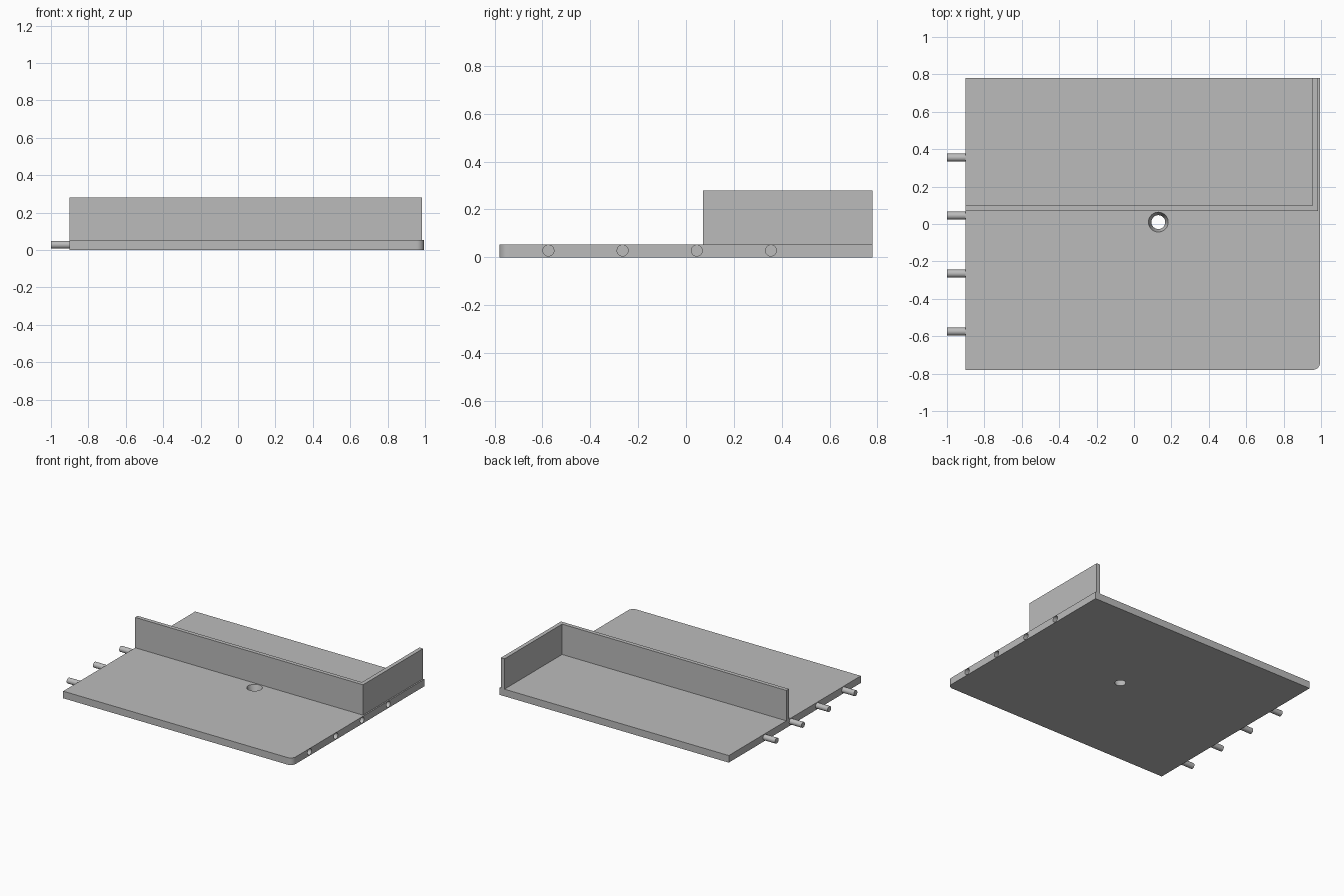
import bpy, bmesh, math

cube = bpy.data.objects.get("Cube")
if cube:
    bpy.data.objects.remove(cube, do_unlink=True)

grey = bpy.data.materials.new("plain grey")
grey.use_nodes = True
grey.diffuse_color = (0.5, 0.5, 0.5, 1)
grey.node_tree.nodes["Principled BSDF"].inputs["Base Color"].default_value = (0.5, 0.5, 0.5, 1)

LEFT, RIGHT, HALF_Y, THICK = -0.9, 0.995, 0.78, 0.053
PEG_Y = [-0.575 + 0.31 * i for i in range(4)]
PEG_Z, PEG_R = 0.028, 0.023


def prism(name, outline, z0, z1):
    """Extrude a flat outline from z0 up to z1."""
    bm = bmesh.new()
    face = bm.faces.new([bm.verts.new((x, y, z0)) for x, y in outline])
    top = bmesh.ops.extrude_face_region(bm, geom=[face])["geom"]
    verts = [g for g in top if isinstance(g, bmesh.types.BMVert)]
    bmesh.ops.translate(bm, verts=verts, vec=(0, 0, z1 - z0))
    bmesh.ops.recalc_face_normals(bm, faces=bm.faces)
    mesh = bpy.data.meshes.new(name)
    bm.to_mesh(mesh)
    bm.free()
    mesh.materials.append(grey)
    obj = bpy.data.objects.new(name, mesh)
    bpy.context.collection.objects.link(obj)
    return obj


def rod(name, x0, x1, y, radius):
    """Cylinder lying along x."""
    bpy.ops.mesh.primitive_cylinder_add(
        vertices=32, radius=radius, depth=x1 - x0,
        location=((x0 + x1) / 2, y, PEG_Z), rotation=(0, math.pi / 2, 0))
    obj = bpy.context.object
    obj.name = name
    obj.data.materials.append(grey)
    return obj


def smooth(obj):
    bpy.ops.object.select_all(action="DESELECT")
    obj.select_set(True)
    bpy.context.view_layer.objects.active = obj
    bpy.ops.object.shade_smooth_by_angle(angle=math.radians(30))


def cut(obj, cutter):
    cutter.hide_render = True
    bpy.context.view_layer.objects.active = obj
    mod = obj.modifiers.new("cut", "BOOLEAN")
    mod.operation = "DIFFERENCE"
    mod.solver = "EXACT"
    mod.object = cutter
    bpy.ops.object.modifier_apply(modifier=mod.name)
    bpy.data.objects.remove(cutter, do_unlink=True)


# Base board with one rounded front corner
R = 0.04
corner = [(RIGHT - R + R * math.sin(a), -HALF_Y + R - R * math.cos(a))
          for a in (math.pi / 2 * i / 10 for i in range(11))]
board = prism("base_board",
              [(LEFT, -HALF_Y)] + corner + [(RIGHT, HALF_Y), (LEFT, HALF_Y)], 0, THICK)

# Tapered hole through the board
bpy.ops.mesh.primitive_cone_add(vertices=48, radius1=0.034, radius2=0.056,
                                depth=THICK + 0.02, location=(0.13, 0.01, THICK / 2))
hole = bpy.context.object
hole.data.materials.append(grey)
cut(board, hole)

# Sockets in the left edge, matching the pegs on the right edge
for y in PEG_Y:
    cut(board, rod("socket_cutter", RIGHT - 0.1, RIGHT + 0.05, y, PEG_R))
smooth(board)

for i, y in enumerate(PEG_Y):
    smooth(rod(f"peg_{i + 1}", -1.0, LEFT + 0.01, y, PEG_R - 0.002))

# Upright L-shaped wall
W, WX, WY = 0.03, 0.985, 0.07
prism("corner_wall",
      [(LEFT, WY), (WX, WY), (WX, HALF_Y), (WX - W, HALF_Y), (WX - W, WY + W), (LEFT, WY + W)],
      THICK, 0.28)
